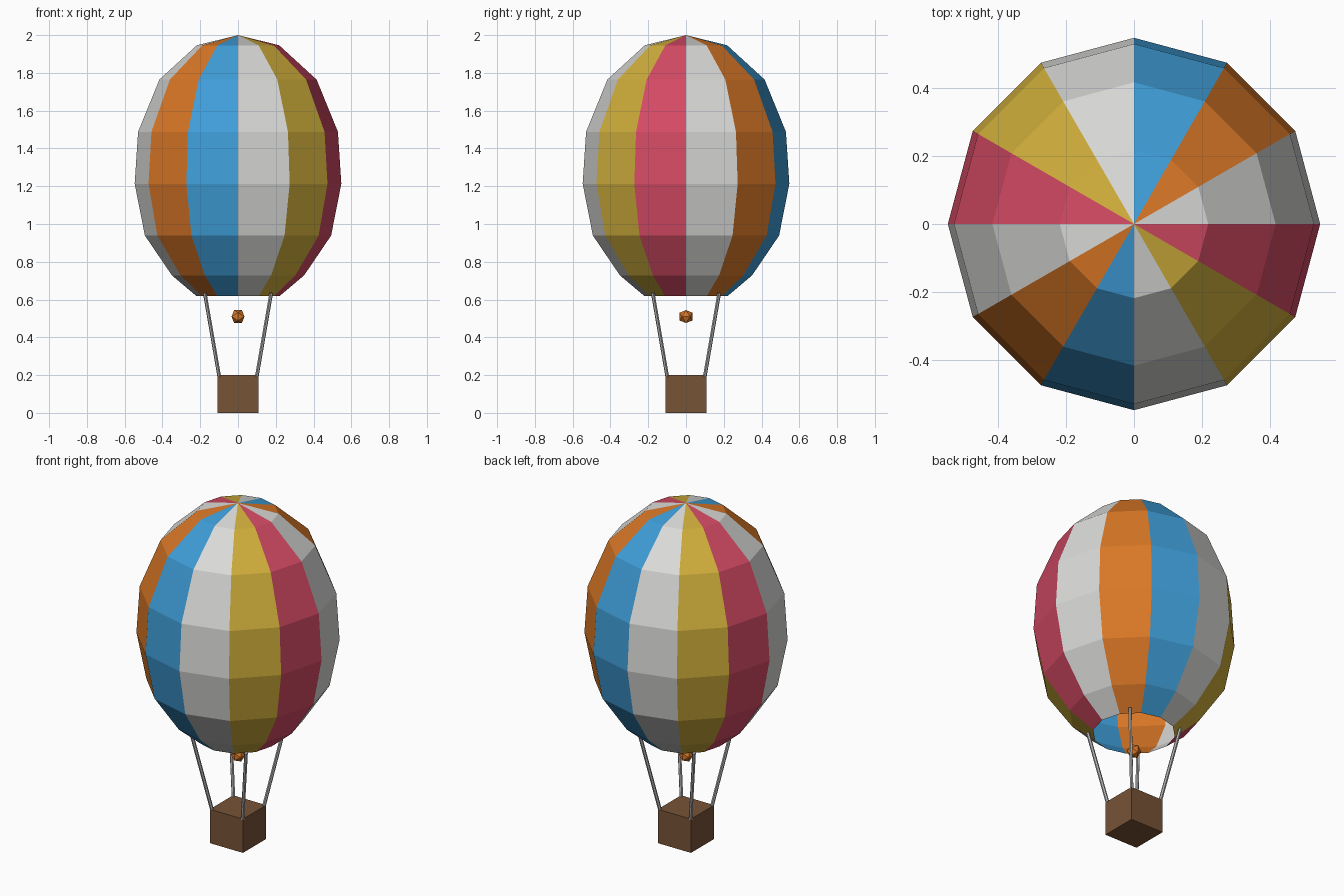
import bpy, bmesh, math
from mathutils import Vector

cube = bpy.data.objects.get("Cube")
if cube:
    bpy.data.objects.remove(cube, do_unlink=True)


def material(name, hex_code):
    def linear(c):
        return c / 12.92 if c <= 0.04045 else ((c + 0.055) / 1.055) ** 2.4
    rgb = [linear(v / 255) for v in bytes.fromhex(hex_code)]
    mat = bpy.data.materials.new(name)
    mat.use_nodes = True
    mat.diffuse_color = (*rgb, 1)
    mat.node_tree.nodes["Principled BSDF"].inputs["Base Color"].default_value = (*rgb, 1)
    return mat


white = material("white cloth", "dadad8")
orange = material("orange", "d97726")
blue = material("blue cloth", "3f9ed9")
yellow = material("yellow cloth", "d0ae3b")
red = material("red cloth", "d44a64")
brown = material("brown wicker", "775336")
grey = material("grey rope", "b4b4b4")


def finish(bm, name, *mats):
    mesh = bpy.data.meshes.new(name)
    bm.to_mesh(mesh)
    bm.free()
    for mat in mats:
        mesh.materials.append(mat)
    obj = bpy.data.objects.new(name, mesh)
    bpy.context.collection.objects.link(obj)
    return obj


# Envelope: open-bottomed lathe of twelve flat gores, colours repeating every six
SIDES = 12
profile = [(0.222, 0.62), (0.35, 0.728), (0.493, 0.939), (0.547, 1.213),
           (0.529, 1.488), (0.416, 1.765), (0.218, 1.946)]
bm = bmesh.new()
rings = []
for radius, z in profile:
    angles = [math.tau * i / SIDES for i in range(SIDES)]
    rings.append([bm.verts.new((radius * math.cos(a), radius * math.sin(a), z)) for a in angles])
apex = bm.verts.new((0, 0, 2))
gore_colours = [0, 1, 2, 0, 3, 4]
for i in range(SIDES):
    j = (i + 1) % SIDES
    faces = [bm.faces.new((lo[i], lo[j], hi[j], hi[i])) for lo, hi in zip(rings, rings[1:])]
    faces.append(bm.faces.new((rings[-1][i], rings[-1][j], apex)))
    for face in faces:
        face.material_index = gore_colours[i % 6]
finish(bm, "envelope", white, orange, blue, yellow, red)

# Basket
bm = bmesh.new()
bmesh.ops.create_cube(bm, size=1)
bmesh.ops.scale(bm, vec=(0.217, 0.217, 0.2), verts=bm.verts)
bmesh.ops.translate(bm, vec=(0, 0, 0.1), verts=bm.verts)
finish(bm, "basket", brown)

# Four ropes from the basket corners to the envelope mouth
for side, sx in (("left", 1), ("right", -1)):
    for end, sy in (("front", -1), ("back", 1)):
        low = Vector((sx * 0.099, sy * 0.099, 0.19))
        high = Vector((sx * 0.176, sy * 0.176, 0.635))
        bm = bmesh.new()
        bmesh.ops.create_cone(bm, cap_ends=True, segments=6, radius1=0.01,
                              radius2=0.01, depth=(high - low).length)
        rope = finish(bm, f"rope_{end}_{side}", grey)
        rope.location = (low + high) / 2
        rope.rotation_mode = 'QUATERNION'
        rope.rotation_quaternion = (high - low).to_track_quat('Z', 'Y')

# Burner: small icosahedron with level top and bottom edges
bm = bmesh.new()
short, long = 0.021, 0.034
for a in (-short, short):
    for b in (-long, long):
        for co in ((a, 0, b), (0, b, a), (b, a, 0)):
            bm.verts.new(co)
bmesh.ops.convex_hull(bm, input=bm.verts)
bmesh.ops.recalc_face_normals(bm, faces=bm.faces)
finish(bm, "burner", orange).location = (0, 0, 0.51)
